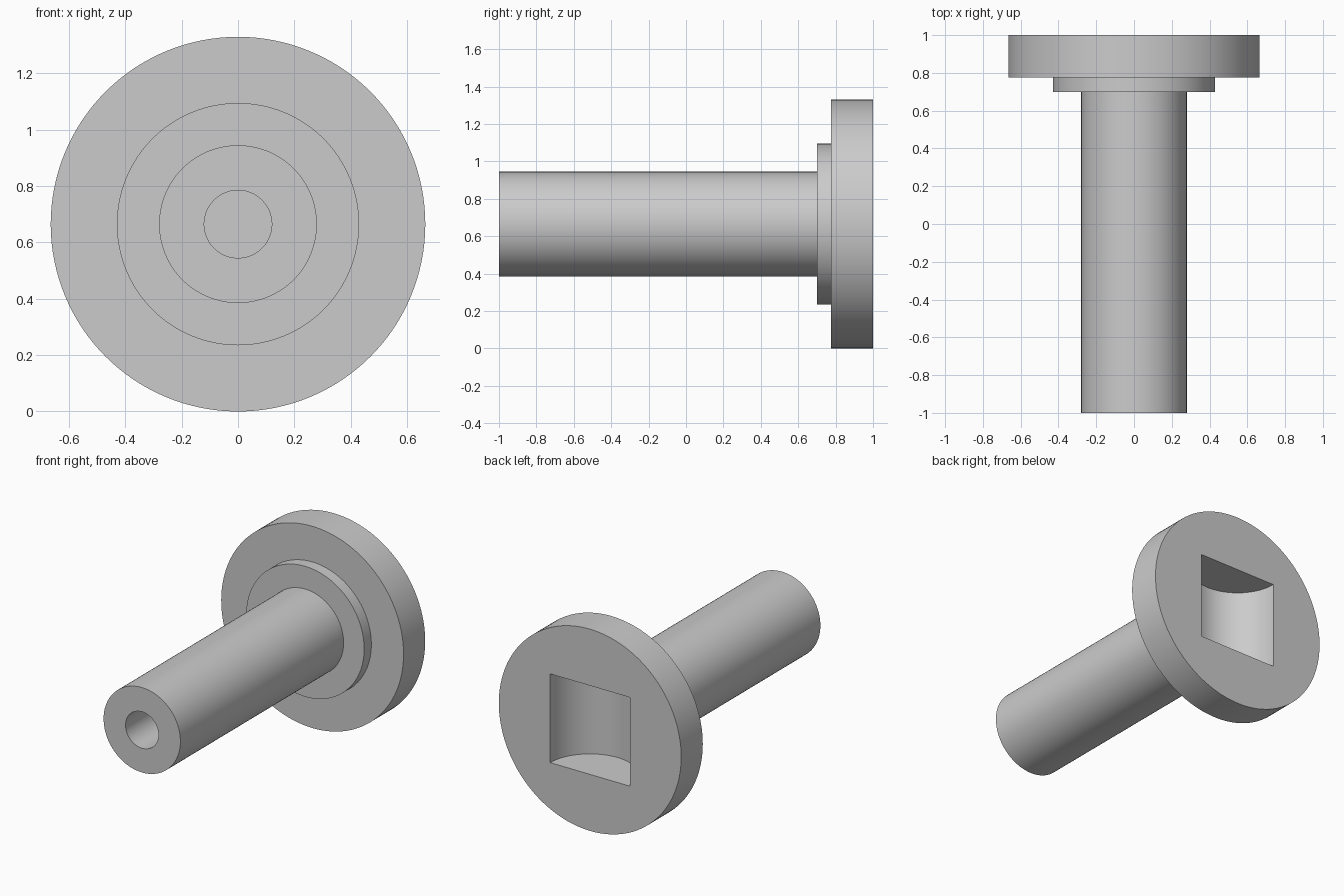
import bpy
import bmesh
from math import radians, tau
from mathutils import Matrix, Vector

default = bpy.data.objects.get("Cube")
if default:
    bpy.data.objects.remove(default, do_unlink=True)

SEGMENTS = 128
HEAD_R, COLLAR_R, SHAFT_R, BORE_R = 0.665, 0.43, 0.28, 0.12
FRONT, COLLAR_Y, HEAD_Y, BACK = -1.0, 0.70, 0.775, 1.0
BORE_END = -0.4
SLOT_R, SLOT_HEIGHT = 0.29, 0.585
AXIS_Z = HEAD_R

# Plain grey metal
grey = bpy.data.materials.new("grey metal")
grey.use_nodes = True
colour = (0.6, 0.6, 0.6, 1)
grey.diffuse_color = colour
grey.node_tree.nodes["Principled BSDF"].inputs["Base Color"].default_value = colour


def make_object(name, bm):
    bmesh.ops.recalc_face_normals(bm, faces=bm.faces)
    mesh = bpy.data.meshes.new(name)
    bm.to_mesh(mesh)
    bm.free()
    mesh.materials.append(grey)
    obj = bpy.data.objects.new(name, mesh)
    bpy.context.collection.objects.link(obj)
    return obj


# Pin: blind bore, shaft, collar and head turned from one (radius, y) profile
profile = [
    (0, BORE_END), (BORE_R, BORE_END), (BORE_R, FRONT), (SHAFT_R, FRONT),
    (SHAFT_R, COLLAR_Y), (COLLAR_R, COLLAR_Y), (COLLAR_R, HEAD_Y),
    (HEAD_R, HEAD_Y), (HEAD_R, BACK), (0, BACK),
]
bm = bmesh.new()
verts = [bm.verts.new((r, y, AXIS_Z)) for r, y in profile]
edges = [bm.edges.new(pair) for pair in zip(verts, verts[1:])]
bmesh.ops.spin(bm, geom=verts + edges, cent=Vector((0, 0, AXIS_Z)),
               axis=Vector((0, 1, 0)), angle=tau, steps=SEGMENTS)
bmesh.ops.remove_doubles(bm, verts=bm.verts, dist=0.0001)
pin = make_object("flanged_pin", bm)

# Half-round slot in the back of the head, cut by an upright cylinder
bm = bmesh.new()
bmesh.ops.create_cone(bm, cap_ends=True, segments=SEGMENTS, radius1=SLOT_R,
                      radius2=SLOT_R, depth=SLOT_HEIGHT,
                      matrix=Matrix.Translation((0, BACK, AXIS_Z)))
cutter = make_object("slot_cutter", bm)
cutter.hide_render = True

cut = pin.modifiers.new("slot", 'BOOLEAN')
cut.operation = 'DIFFERENCE'
cut.solver = 'EXACT'
cut.object = cutter

bpy.ops.object.select_all(action='DESELECT')
pin.select_set(True)
bpy.context.view_layer.objects.active = pin
bpy.ops.object.modifier_apply(modifier=cut.name)
bpy.data.objects.remove(cutter, do_unlink=True)
bpy.ops.object.shade_smooth_by_angle(angle=radians(30))
